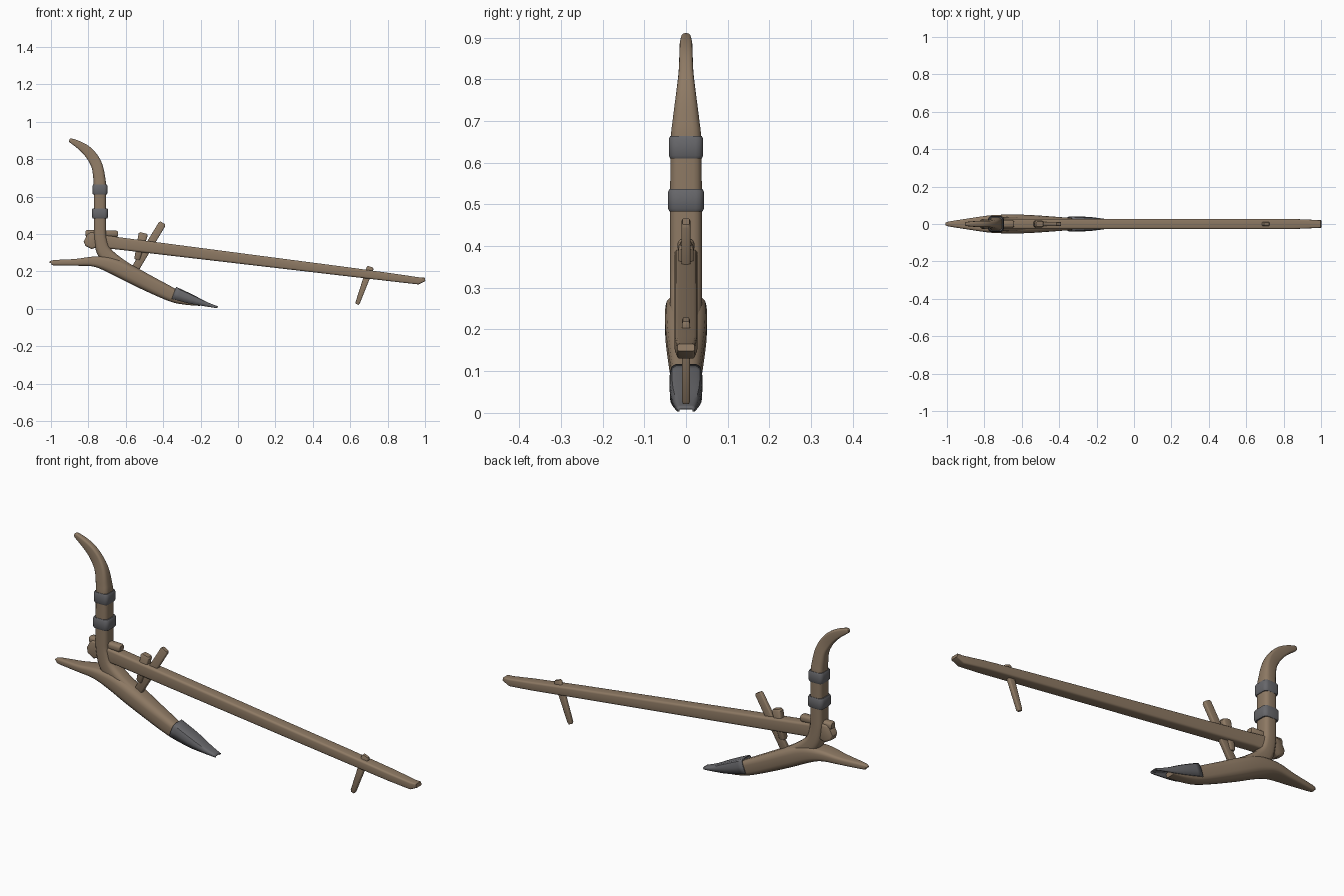
import bpy, bmesh, math
from mathutils import Vector

if "Cube" in bpy.data.objects:
    bpy.data.objects.remove(bpy.data.objects["Cube"])


def material(name, rgb):
    m = bpy.data.materials.new(name)
    m.diffuse_color = (*rgb, 1)
    m.use_nodes = True
    m.node_tree.nodes["Principled BSDF"].inputs["Base Color"].default_value = m.diffuse_color
    return m


WOOD = material("brown wood", (0.27, 0.193, 0.127))
IRON = material("grey iron", (0.135, 0.135, 0.145))


def smooth_path(pts, steps):
    """Catmull-Rom interpolation of (x, z, half_height, half_width) stations."""
    pts = [Vector(p) for p in pts]
    out = []
    for i in range(len(pts) - 1):
        p0, p1, p2, p3 = pts[max(i - 1, 0)], pts[i], pts[i + 1], pts[min(i + 2, len(pts) - 1)]
        for s in range(steps):
            t = s / steps
            out.append(0.5 * (2 * p1 + (p2 - p0) * t + (2 * p0 - 5 * p1 + 4 * p2 - p3) * t ** 2
                              + (3 * p1 - p0 - 3 * p2 + p3) * t ** 3))
    return out + [pts[-1]]


def rounded(h, w, r):
    """Rounded rectangle in (side, up)."""
    rad = r * min(h, w)
    out = []
    for k in range(4):
        cx = (w - rad) * (1 if k in (0, 3) else -1)
        cz = (h - rad) * (1 if k in (0, 1) else -1)
        for j in range(4):
            a = math.pi / 2 * (k + j / 3)
            out.append((cx + rad * math.cos(a), cz + rad * math.sin(a)))
    return out


def channel(h, w, r):
    """Downward-open bent plate in (side, up)."""
    half = [(w * 0.97, -h), (w, 0), (w * 0.97, h * 0.5), (w * 0.86, h * 0.85), (w * 0.65, h)]
    return half + [(-a, b) for a, b in reversed(half)]


def loft(name, stations, mat, r=0.5, steps=1, section=rounded, closed=True):
    st = smooth_path(stations, steps)
    bm = bmesh.new()
    rings = []
    for i, (x, z, h, w) in enumerate(st):
        a, b = st[max(i - 1, 0)], st[min(i + 1, len(st) - 1)]
        t = Vector((b[0] - a[0], b[1] - a[1])).normalized()
        rings.append([bm.verts.new((x - t.y * u, s, z + t.x * u)) for s, u in section(h, w, r)])
    n = len(rings[0])
    for p, q in zip(rings, rings[1:]):
        for k in range(n if closed else n - 1):
            m = (k + 1) % n
            bm.faces.new((p[k], p[m], q[m], q[k]))
    if closed:
        bm.faces.new(rings[0])
        bm.faces.new(rings[-1])
    bmesh.ops.recalc_face_normals(bm, faces=bm.faces)
    me = bpy.data.meshes.new(name)
    bm.to_mesh(me)
    bm.free()
    me.materials.append(mat)
    me.polygons.foreach_set("use_smooth", [True] * len(me.polygons))
    me.set_sharp_from_angle(angle=math.radians(35))
    ob = bpy.data.objects.new(name, me)
    bpy.context.collection.objects.link(ob)
    return ob


def bar(name, a, b, ha, hb, w, mat=WOOD, r=0.5):
    """Straight tapered bar with softened ends, from a to b in the xz plane."""
    a, b = Vector(a), Vector(b)
    d = (b - a).normalized() * 0.008
    return loft(name, [(*a, ha * 0.75, w * 0.75), (*(a + d), ha, w),
                       (*(b - d), hb, w), (*b, hb * 0.75, w * 0.75)], mat, r)


# Sole: pointed tail, thick middle, nose inside the iron share
loft("sole", [(-1.0, 0.244, 0.008, 0.008), (-0.985, 0.246, 0.014, 0.014),
              (-0.87, 0.248, 0.018, 0.032), (-0.77, 0.252, 0.027, 0.046),
              (-0.68, 0.233, 0.042, 0.05), (-0.58, 0.187, 0.046, 0.049),
              (-0.47, 0.131, 0.043, 0.042), (-0.35, 0.073, 0.037, 0.033),
              (-0.28, 0.046, 0.025, 0.03), (-0.2, 0.026, 0.011, 0.024)], WOOD, 0.65, 5)

# Handle: curves out of the sole, straight shaft, swept-back grip
loft("handle", [(-0.54, 0.178, 0.035, 0.034), (-0.63, 0.228, 0.039, 0.038),
                (-0.71, 0.296, 0.039, 0.038), (-0.735, 0.37, 0.034, 0.038),
                (-0.738, 0.45, 0.033, 0.038), (-0.738, 0.64, 0.033, 0.037),
                (-0.742, 0.7, 0.032, 0.032), (-0.753, 0.76, 0.03, 0.024),
                (-0.775, 0.805, 0.029, 0.018), (-0.808, 0.845, 0.026, 0.016),
                (-0.85, 0.876, 0.02, 0.015), (-0.893, 0.899, 0.012, 0.011),
                (-0.901, 0.903, 0.006, 0.007)], WOOD, 0.6, 5)

# Iron bands on the handle
for name, z, h, w in (("lower_band", 0.51, 0.043, 0.043), ("upper_band", 0.637, 0.04, 0.041)):
    loft(name, [(-0.738, z - 0.027, h * 0.9, w * 0.92), (-0.738, z - 0.02, h, w),
                (-0.738, z + 0.02, h, w), (-0.738, z + 0.027, h * 0.9, w * 0.92)], IRON, 0.45)

# Iron share: bent plate over the nose
share = loft("iron_share", [(-0.343, 0.084, 0.033, 0.037), (-0.25, 0.05, 0.024, 0.036),
                            (-0.17, 0.023, 0.011, 0.027), (-0.11, 0.007, 0.004, 0.018)],
             IRON, steps=3, section=channel, closed=False)
mod = share.modifiers.new("thickness", "SOLIDIFY")
mod.thickness = 0.005
mod.offset = 0

# Long draught beam with a swollen rear end and slanted front end
loft("beam", [(-0.815, 0.378, 0.022, 0.02), (-0.803, 0.372, 0.038, 0.026),
              (-0.775, 0.364, 0.046, 0.028), (-0.755, 0.363, 0.036, 0.028),
              (-0.645, 0.35, 0.033, 0.028), (0.6, 0.196, 0.024, 0.028),
              (0.85, 0.164, 0.021, 0.027), (0.966, 0.149, 0.019, 0.022),
              (1.0, 0.157, 0.009, 0.02)], WOOD, 0.4)

# Wedges, brace and yoke peg
bar("rear_wedge", (-0.815, 0.403), (-0.642, 0.4), 0.018, 0.017, 0.02, r=0.7)
bar("brace", (-0.402, 0.459), (-0.555, 0.205), 0.02, 0.021, 0.011)
bar("brace_wedge", (-0.505, 0.405), (-0.54, 0.262), 0.025, 0.016, 0.018, r=0.6)
bar("yoke_peg", (0.709, 0.224), (0.637, 0.024), 0.019, 0.012, 0.01)
